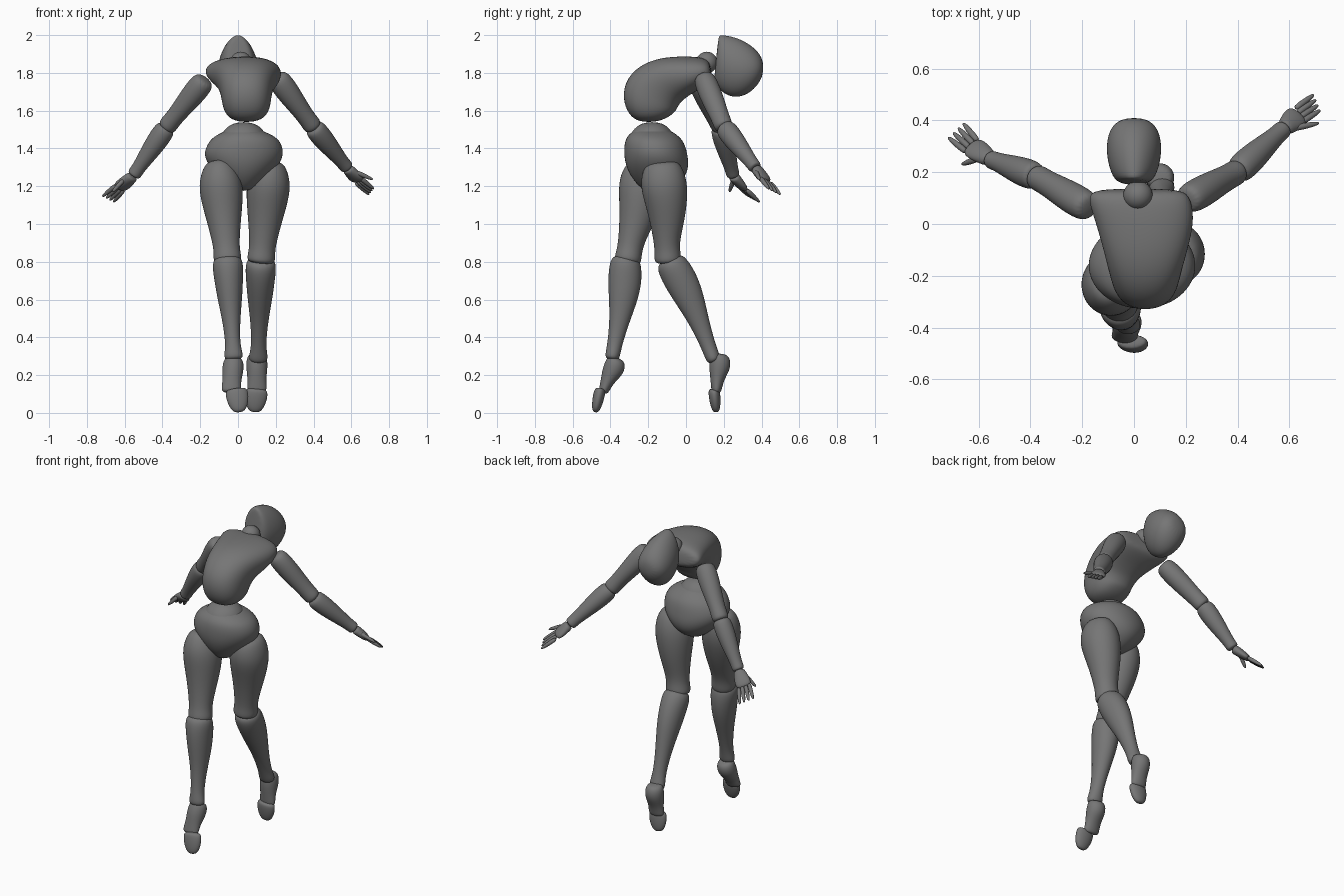
import bpy, bmesh, math
from mathutils import Vector

N = 16
GREY = bpy.data.materials.new("dark_grey")
GREY.diffuse_color = (.18, .18, .18, 1)


def loft(name, sections, power=1.0, levels=2):
    """Skin rings given as (centre, half axis U, half axis V); power < 1 squares them."""
    bm = bmesh.new()
    rings = []
    for c, u, v in sections:
        ring = []
        for i in range(N):
            a = 2 * math.pi * i / N
            ca, sa = math.cos(a), math.sin(a)
            ca = math.copysign(abs(ca) ** power, ca)
            sa = math.copysign(abs(sa) ** power, sa)
            ring.append(bm.verts.new(c + (u * ca + v * sa) * 1.025))
        rings.append(ring)
    for r, s in zip(rings, rings[1:]):
        for i in range(N):
            j = (i + 1) % N
            bm.faces.new((r[i], r[j], s[j], s[i]))
    bm.faces.new(rings[0][::-1])
    bm.faces.new(rings[-1])
    bmesh.ops.recalc_face_normals(bm, faces=bm.faces)
    me = bpy.data.meshes.new(name)
    bm.to_mesh(me)
    bm.free()
    me.materials.append(GREY)
    for p in me.polygons:
        p.use_smooth = True
    ob = bpy.data.objects.new(name, me)
    bpy.context.collection.objects.link(ob)
    mod = ob.modifiers.new("smooth", 'SUBSURF')
    mod.levels = mod.render_levels = levels
    return ob


def trunk(name, rows, power=1.0):
    """Rows: centre x, half width, front (y, z), back (y, z)."""
    secs = []
    for cx, w, ya, za, yb, zb in rows:
        a, b = Vector((cx, ya, za)), Vector((cx, yb, zb))
        secs.append(((a + b) / 2, Vector((w, 0, 0)), (b - a) / 2))
    return loft(name, secs, power)


def limb(name, a, b, profile, hint=(1, 0, 0), levels=2):
    """Profile: position along a-b, half width, half depth, backward offset."""
    a, b, h = Vector(a), Vector(b), Vector(hint)
    d = (b - a).normalized()
    u = (h - d * h.dot(d)).normalized()
    v = u.cross(d)
    return loft(name, [(a.lerp(b, t) + v * o, u * w, v * e) for t, w, e, o in profile], 1.0, levels)


# head, tipped back with the chin up
trunk("head", [
    (0, .035, .172, 1.995, .150, 1.79),
    (0, .078, .18, 2.003, .150, 1.73),
    (0, .104, .26, 1.99, .23, 1.668),
    (0, .107, .33, 1.957, .31, 1.675),
    (0, .087, .385, 1.91, .375, 1.725),
    (0, .04, .41, 1.86, .41, 1.79)], 1.05)

# neck ball
bpy.ops.mesh.primitive_uv_sphere_add(segments=24, ring_count=16, radius=.057, location=(.015, .11, 1.855))
bpy.context.object.name = "neck"
bpy.context.object.data.materials.append(GREY)
bpy.ops.object.shade_smooth()

# arched rib cage
trunk("chest", [
    (.015, .15, .13, 1.85, .14, 1.77),
    (.017, .20, .10, 1.882, .125, 1.74),
    (.04, .192, 0, 1.888, .045, 1.70),
    (.045, .17, -.13, 1.883, 0, 1.67),
    (.043, .147, -.25, 1.84, -.03, 1.645),
    (.044, .132, -.328, 1.75, -.05, 1.61),
    (.045, .125, -.333, 1.64, -.06, 1.59),
    (.045, .095, -.29, 1.56, -.11, 1.555),
    (.045, .03, -.23, 1.54, -.17, 1.54)], .88)

# pelvis with flared hips, and the belly ball set in it
trunk("pelvis", [
    (.03, .06, -.255, 1.51, -.10, 1.51),
    (.035, .165, -.31, 1.47, -.03, 1.46),
    (.035, .195, -.325, 1.43, -.005, 1.42),
    (.03, .212, -.328, 1.38, .008, 1.365),
    (.03, .19, -.322, 1.32, .015, 1.31),
    (.03, .135, -.295, 1.255, -.002, 1.25),
    (.03, .07, -.25, 1.20, -.06, 1.20),
    (.03, .025, -.21, 1.175, -.13, 1.175)])
trunk("belly", [
    (.03, .04, -.22, 1.54, -.14, 1.54),
    (.03, .10, -.275, 1.51, -.085, 1.51),
    (.03, .135, -.315, 1.44, -.05, 1.44),
    (.03, .10, -.315, 1.36, -.06, 1.36)])

# shared leg profiles
THIGH = [(0, .05, .06, 0), (.05, .085, .10, 0), (.22, .119, .127, 0), (.42, .107, .11, .008),
         (.6, .088, .09, .008), (.78, .072, .069, 0), (.88, .069, .067, 0), (.96, .076, .072, 0), (1, .06, .06, 0)]
SHIN = [(0, .06, .06, 0), (.06, .083, .083, 0), (.2, .077, .09, .008), (.38, .067, .08, .014),
        (.6, .048, .054, .012), (.85, .036, .038, .003), (.96, .053, .04, 0), (1, .04, .03, 0)]
FOOT = [(0, .035, .035, 0), (.1, .054, .052, .008), (.35, .057, .058, .01),
        (.65, .048, .036, 0), (.9, .052, .028, 0), (1, .045, .022, 0)]
TOES = [(0, .048, .024, 0), (.15, .06, .031, 0), (.5, .058, .03, 0), (.85, .042, .023, 0), (1, .02, .012, 0)]

LEGS = {
    "right": dict(thigh=((-.103, -.21, 1.335), (-.053, -.312, .79)),
                  shin=((-.057, -.315, .83), (-.022, -.392, .28)),
                  foot=((-.022, -.37, .295), (-.038, -.44, .105)),
                  toes=((-.01, -.453, .13), (.008, -.48, .003))),
    "left": dict(thigh=((.175, -.125, 1.335), (.12, -.095, .79)),
                 shin=((.122, -.09, .82), (.107, .152, .27)),
                 foot=((.10, .175, .315), (.10, .16, .105)),
                 toes=((.10, .147, .13), (.088, .16, .003))),
}
for side, leg in LEGS.items():
    for part, profile in (("thigh", THIGH), ("shin", SHIN), ("foot", FOOT), ("toes", TOES)):
        limb(side + "_" + part, *leg[part], profile)

# shared arm profiles
UPPER = [(0, .045, .045, 0), (.1, .064, .06, 0), (.35, .061, .06, 0), (.55, .053, .056, 0),
         (.8, .046, .049, 0), (.93, .051, .05, 0), (1, .042, .042, 0)]
FORE = [(0, .042, .042, 0), (.07, .056, .056, 0), (.3, .056, .056, 0), (.6, .045, .045, 0),
        (.85, .035, .035, 0), (.96, .038, .036, 0), (1, .03, .03, 0)]
PALM = [(0, .03, .026, 0), (.15, .036, .028, 0), (.6, .048, .024, 0), (1, .044, .016, 0)]
FINGER = [(0, .013, .013, 0), (.5, .012, .012, 0), (.85, .009, .009, 0), (1, .004, .004, 0)]

# shoulder, elbow, wrist, knuckles, first and last fingertip, thumb tip
ARMS = {
    "right": ((-.17, .06, 1.77), (-.385, .187, 1.505), (-.555, .25, 1.255), (-.635, .305, 1.185),
              (-.718, .335, 1.145), (-.66, .39, 1.115), (-.665, .23, 1.17)),
    "left": ((.20, .09, 1.785), (.405, .205, 1.505), (.58, .37, 1.295), (.64, .425, 1.225),
             (.72, .44, 1.185), (.695, .50, 1.155), (.715, .39, 1.235)),
}
for side, pts in ARMS.items():
    shoulder, elbow, wrist, knuckle, tip_a, tip_b, thumb = map(Vector, pts)
    spread = (tip_b - tip_a).normalized()
    limb(side + "_upper_arm", shoulder, elbow, UPPER)
    limb(side + "_forearm", elbow + (shoulder - elbow) * .04, wrist, FORE)
    limb(side + "_palm", wrist, knuckle, PALM, spread)
    for i in range(4):
        f = i / 3
        base = knuckle.lerp(wrist, .15) + spread * (f - .5) * .064
        limb(f"{side}_finger_{i + 1}", base, tip_a.lerp(tip_b, f), FINGER, spread, 1)
    limb(side + "_thumb", wrist.lerp(knuckle, .35) - spread * .025, thumb, FINGER, spread, 1)
